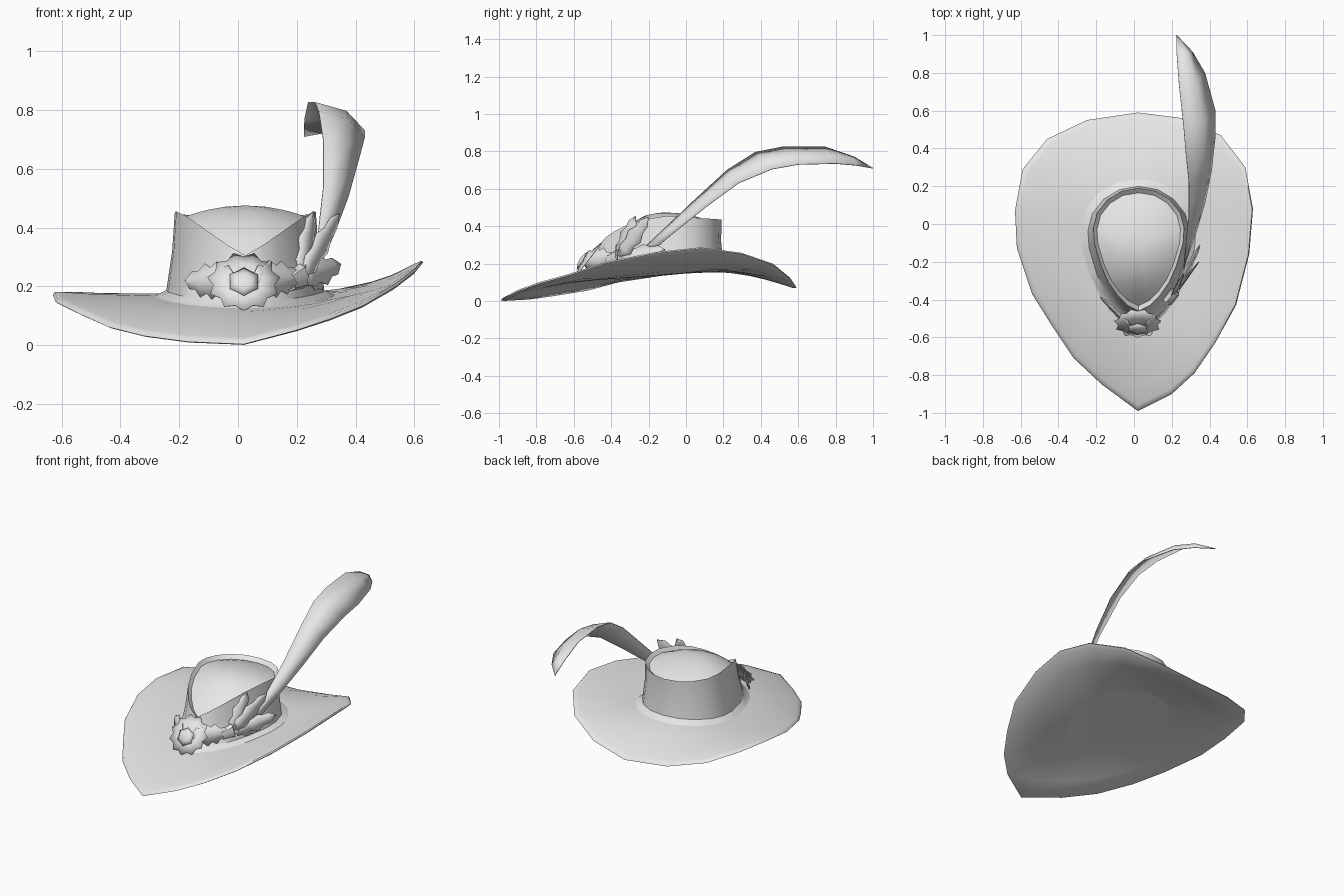
import bpy, math
from mathutils import Vector

if "Cube" in bpy.data.objects:
    bpy.data.objects.remove(bpy.data.objects["Cube"])

felt = bpy.data.materials.new("pale_grey")
felt.diffuse_color = (0.8, 0.8, 0.8, 1)
felt.use_nodes = True
felt.node_tree.nodes["Principled BSDF"].inputs["Base Color"].default_value = felt.diffuse_color


def make(name, verts, faces, thick=0.0, angle=40):
    me = bpy.data.meshes.new(name)
    me.from_pydata([tuple(v) for v in verts], [], faces)
    me.materials.append(felt)
    ob = bpy.data.objects.new(name, me)
    bpy.context.collection.objects.link(ob)
    bpy.context.view_layer.objects.active = ob
    ob.select_set(True)
    bpy.ops.object.shade_smooth_by_angle(angle=math.radians(angle))
    ob.select_set(False)
    if thick:
        m = ob.modifiers.new("thickness", 'SOLIDIFY')
        m.thickness, m.offset = thick, 0
    return ob


def loft(name, rings, cap=None, angle=40):
    """Skin closed rings in order (outward normals when rings rise inward), then close on a point."""
    n = len(rings[0])
    verts = [p for r in rings for p in r]
    faces = [(k * n + i, k * n + (i + 1) % n, (k + 1) * n + (i + 1) % n, (k + 1) * n + i)
             for k in range(len(rings) - 1) for i in range(n)]
    if cap:
        verts.append(cap)
        o = (len(rings) - 1) * n
        faces += [(o + i, o + (i + 1) % n, len(verts) - 1) for i in range(n)]
    return make(name, verts, faces, angle=angle)


# Brim edge, counter-clockwise from the front point
edge = [Vector(p) for p in [
    (.02, -.99, .012), (.20, -.90, .06), (.32, -.79, .10), (.43, -.63, .145), (.54, -.43, .21),
    (.61, -.16, .265), (.63, .08, .29), (.59, .30, .26), (.46, .47, .20), (.26, .56, .125),
    (.02, .59, .08), (-.25, .55, .095), (-.46, .45, .135), (-.59, .29, .18), (-.63, .07, .18),
    (-.62, -.13, .155), (-.54, -.37, .115), (-.44, -.53, .07), (-.32, -.71, .04), (-.17, -.85, .02)]]

# Crown rim, half outline mirrored about its own centre line
half = [(0, -.46, .305), (.06, -.43, .34), (.11, -.38, .375), (.16, -.31, .41), (.20, -.22, .438),
        (.235, -.10, .455), (.24, -.02, .452), (.22, .06, .445), (.165, .13, .44), (.09, .175, .437),
        (0, .19, .435)]
CX = .025
rim = [Vector((CX + x, y, z)) for x, y, z in half]
rim += [Vector((CX - x, y, z)) for x, y, z in half[9:0:-1]]


def base_z(y):
    return .17 + .08 * y


base = [Vector((CX + (p.x - CX) * 1.12, -.165 + (p.y + .135) * 1.12, 0)) for p in rim]
for b in base:
    b.z = base_z(b.y)


def brim_ring(t, dz=0.0):
    out = []
    for b, e in zip(base, edge):
        p = b.lerp(e, t)
        p.z = b.z + (e.z - b.z) * t ** 1.5 + dz
        out.append(p)
    return out


# Brim: underside, rolled edge and upper surface
under = [brim_ring(t, d) for t, d in ((0, -.02), (.3, -.022), (.65, -.022), (.96, -.018))]
upper = [brim_ring(t, d) for t, d in ((1, -.009), (.985, 0), (.93, .002), (.7, 0), (.45, 0), (.25, 0), (.1, 0))]
loft("brim", under + upper, angle=60)
n = len(edge)
make("brim_underside_cap", under[0] + [Vector((CX, -.14, .155))],
     [((i + 1) % n, i, n) for i in range(n)], angle=60)

# Crown wall with flared foot
foot = [b + Vector((0, 0, .02)) for b in base]
wall = [f.lerp(r, .5) + (Vector((CX, -.14, 0)) - Vector((f.x, f.y, 0))) * .02 for f, r in zip(foot, rim)]


def top_ring(s):
    c = Vector((CX, -.12, 0))
    out = []
    for r in rim:
        p = c + (r - c) * s
        p.z = .475 - (.475 - (r.z - .022)) * (s / .92) ** 2
        out.append(p)
    return out


loft("crown_wall", [brim_ring(.1), foot, wall, rim, top_ring(.92)], angle=45)
# Domed crown top, set inside the rim
loft("crown_dome", [top_ring(s) for s in (.92, .75, .55, .3)], Vector((CX, -.12, .475)), angle=60)

# Feather: upper edge, raised spine and lower edge
left = [(.262, -.24, .27), (.275, -.10, .40), (.29, .04, .535), (.29, .22, .70), (.275, .37, .795),
        (.262, .52, .825), (.238, .74, .825), (.226, .90, .77)]
right = [(.28, -.18, .27), (.33, -.04, .385), (.375, .11, .505), (.41, .28, .63), (.43, .46, .705),
         (.43, .60, .73), (.375, .80, .735), (.31, .91, .725)]
rows = []
for i, (a, b) in enumerate(zip(left, right)):
    a, b = Vector(a), Vector(b)
    rows += [a, a.lerp(b, .5) + Vector((.022, -.01, .018)) * min(1, i / 4), b]
tip = len(rows)
rows.append(Vector((.225, 1.0, .71)))
quads = [(3 * k + j, 3 * k + j + 1, 3 * k + j + 4, 3 * k + j + 3) for k in range(7) for j in (0, 1)]
make("feather", rows, quads + [(21, 22, tip), (22, 23, tip)], .004, 50)


def leaf(name, start, end, normal, width, teeth=4):
    """Serrated leaf with a slightly raised midrib."""
    a, b, nrm = Vector(start), Vector(end), Vector(normal).normalized()
    side = nrm.cross(b - a).normalized()
    verts, faces = [], []
    m = teeth * 2
    for i in range(m + 1):
        t = i / m
        w = width * .5 * (math.sin(math.pi * (.15 + .85 * t)) ** .7 if i < m else 0)
        w *= 1.2 if i % 2 else .82
        c = a.lerp(b, t)
        verts += [c + side * w, c + nrm * .012 * (1 - t), c - side * w]
    for k in range(m):
        for j in (0, 1):
            faces.append((3 * k + j, 3 * k + j + 1, 3 * k + j + 4, 3 * k + j + 3))
    return make(name, verts, faces, .004, 30)


def rosette(name, centre, normal, radius, points, lift):
    """Jagged flower disc with a raised middle."""
    c, nrm = Vector(centre), Vector(normal).normalized()
    u = Vector((1, 0, 0))
    u = (u - nrm * u.dot(nrm)).normalized()
    v = nrm.cross(u)
    m = points * 2
    verts = [c + nrm * lift]
    for r, h in ((.5, .7), (1, 0)):
        for i in range(m):
            a = 2 * math.pi * i / m - math.pi / 2
            q = radius * r * (1 if i % 2 == 0 or r < 1 else .84)
            verts.append(c + (u * math.cos(a) + v * math.sin(a)) * q + nrm * lift * h)
    faces = [(0, 1 + i, 1 + (i + 1) % m) for i in range(m)]
    faces += [(1 + i, 1 + m + i, 1 + m + (i + 1) % m, 1 + (i + 1) % m) for i in range(m)]
    return make(name, verts, faces, .004, 30)


# Front rosette and its small centre flower
rosette("rosette", (.02, -.525, .215), (0, -.8, .6), .125, 11, .02)
rosette("rosette_centre", (.02, -.555, .215), (0, -.85, .5), .055, 6, .015)

# Leaves wrapping the crown from the rosette
leaf("left_leaf", (-.02, -.54, .22), (-.18, -.385, .22), (-.65, -.72, .2), .11)
leaf("right_leaf", (.06, -.54, .22), (.215, -.39, .235), (.65, -.72, .2), .11)

# Knot at the side, holding the feather leaves
knot = [Vector((.195, -.385, .225)) + Vector((.62, .78, .3)).normalized() * s for s in (-.035, .035)]
rings = []
for k, c in enumerate(knot):
    o, up = Vector((.78, -.6, 0)).normalized(), Vector((-.15, -.2, .95)).normalized()
    rings.append([c + o * .03 * math.cos(a) + up * (.032 + .012 * k) * math.sin(a)
                  for a in (2 * math.pi * i / 8 for i in range(8))])
loft("knot", rings, knot[1])

# Spray of leaves around the feather foot
leaf("spray_leaf_tall", (.215, -.36, .24), (.255, -.27, .455), (.8, -.55, .15), .085, 3)
leaf("spray_leaf_outer", (.225, -.35, .24), (.345, -.20, .45), (.75, -.55, -.1), .085, 3)
leaf("spray_leaf_side", (.225, -.35, .235), (.35, -.11, .275), (.8, -.45, .3), .09, 3)
leaf("spray_leaf_low", (.225, -.36, .235), (.29, -.21, .20), (.8, -.5, .3), .06, 3)
